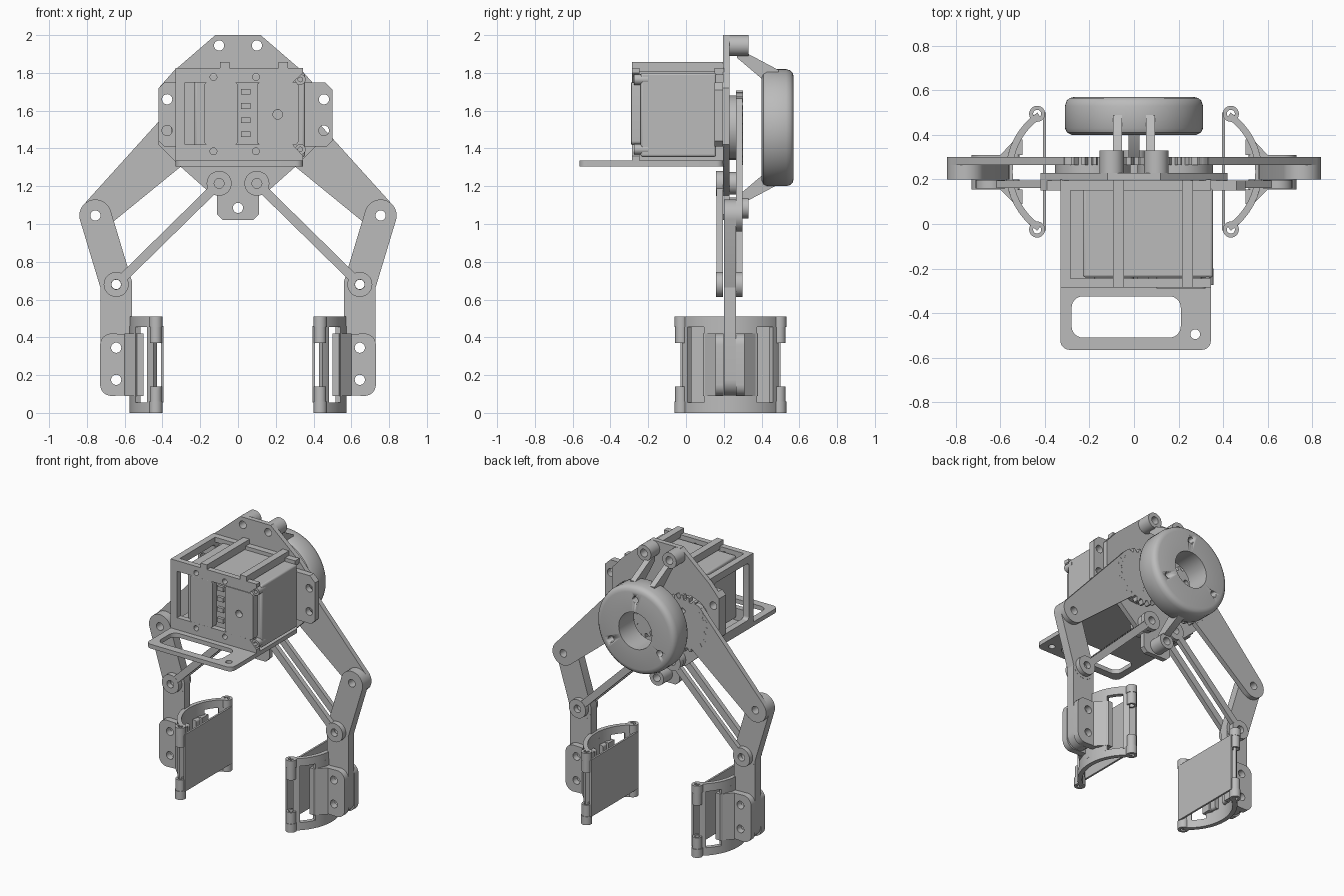
import bpy, bmesh, math
from mathutils import Matrix
from mathutils.geometry import convex_hull_2d

cube = bpy.data.objects.get("Cube")
if cube:
    bpy.data.objects.remove(cube, do_unlink=True)

grey = bpy.data.materials.new("grey_plastic")
grey.use_nodes = True
grey.diffuse_color = (0.5, 0.5, 0.5, 1)
grey.node_tree.nodes["Principled BSDF"].inputs["Base Color"].default_value = (0.5, 0.5, 0.5, 1)

# Local profile plane -> world, extruded along the named axis
AXES = {
    "x": Matrix(((0, 0, 1), (1, 0, 0), (0, 1, 0))),
    "y": Matrix(((1, 0, 0), (0, 0, -1), (0, 1, 0))),
    "z": Matrix.Identity(3),
}


def finish(name, bm):
    bmesh.ops.remove_doubles(bm, verts=bm.verts, dist=1e-5)
    bmesh.ops.recalc_face_normals(bm, faces=bm.faces)
    mesh = bpy.data.meshes.new(name)
    bm.to_mesh(mesh)
    bm.free()
    mesh.materials.append(grey)
    obj = bpy.data.objects.new(name, mesh)
    bpy.context.collection.objects.link(obj)
    bpy.ops.object.select_all(action="DESELECT")
    obj.select_set(True)
    bpy.context.view_layer.objects.active = obj
    bpy.ops.object.shade_smooth_by_angle(angle=math.radians(35))
    return obj


def circle(x, y, r, n=28):
    return [(x + r * math.cos(math.tau * i / n), y + r * math.sin(math.tau * i / n)) for i in range(n)]


def hull(*discs):
    """Convex outline around discs given as (x, y, radius)."""
    pts = [p for d in discs for p in circle(*d)]
    return [pts[i] for i in convex_hull_2d(pts)]


def rounded(x0, x1, y0, y1, r=0.02):
    return hull(*[(x, y, r) for x in (x0 + r, x1 - r) for y in (y0 + r, y1 - r)])


def rect(x0, x1, y0, y1):
    return [(x0, y0), (x1, y0), (x1, y1), (x0, y1)]


def prism(name, axis, lo, hi, outline, *holes):
    """Extrude an outline with holes between lo and hi along an axis."""
    curve = bpy.data.curves.new(name, "CURVE")
    curve.dimensions, curve.fill_mode = "2D", "BOTH"
    curve.extrude = (hi - lo) / 2
    for pts in (outline, *holes):
        sp = curve.splines.new("POLY")
        sp.points.add(len(pts) - 1)
        for p, (a, b) in zip(sp.points, pts):
            p.co = (a, b, 0, 1)
        sp.use_cyclic_u = True
    tmp = bpy.data.objects.new(name + "_profile", curve)
    bpy.context.collection.objects.link(tmp)
    dg = bpy.context.evaluated_depsgraph_get()
    mesh = bpy.data.meshes.new_from_object(tmp.evaluated_get(dg))
    bm = bmesh.new()
    bm.from_mesh(mesh)
    bpy.data.objects.remove(tmp, do_unlink=True)
    bpy.data.meshes.remove(mesh)
    mid = (lo + hi) / 2
    shift = Matrix.Translation([mid if a == axis else 0 for a in "xyz"])
    bm.transform(shift @ AXES[axis].to_4x4())
    return finish(name, bm)


def bevelled(obj, width):
    mod = obj.modifiers.new("soft_edges", "BEVEL")
    mod.width, mod.segments, mod.limit_method = width, 3, "ANGLE"
    mod.angle_limit = math.radians(40)


# Main plate, with mounting holes and bottom tab
half = [(0.12, 2), (0.34, 1.81), (0.42, 1.72), (0.42, 1.42), (0.3, 1.3), (0.165, 1.18),
        (0.11, 1.15), (0.11, 1.05), (0.08, 1.02)]
prism("main_plate", "y", 0.195, 0.23, half + [(-x, z) for x, z in reversed(half)],
      *[circle(x, z, 0.027) for x, z in ((0.1, 1.945), (-0.1, 1.945), (0, 1.085), (-0.375, 1.66), (-0.375, 1.495))])

# Servo body, flange and end caps
bevelled(prism("servo_body", "y", -0.24, 0.16, rect(-0.23, 0.355, 1.355, 1.8)), 0.012)
flange = [(-0.42, 1.44), (-0.39, 1.41), (0.47, 1.41), (0.5, 1.44), (0.5, 1.71), (0.46, 1.75), (-0.39, 1.75), (-0.42, 1.72)]
prism("servo_flange", "y", 0.15, 0.195, flange,
      *[circle(x, z, 0.027) for x in (-0.375, 0.455) for z in (1.66, 1.495)])
bevelled(prism("servo_cap", "y", -0.29, -0.23, rounded(0.1, 0.32, 1.42, 1.75), circle(0.21, 1.58, 0.025)), 0.012)
bevelled(prism("servo_connector_cap", "y", -0.285, -0.23, rounded(-0.18, 0, 1.42, 1.75)), 0.012)
for i in range(4):
    z = 1.46 + 0.075 * i
    prism(f"connector_pin_{i}", "y", -0.26, -0.23, rect(0.015, 0.065, z, z + 0.03))
for z in (1.395, 1.765):
    prism("case_screw", "y", -0.275, -0.2, circle(0.33, z, 0.028), circle(0.33, z, 0.012))

# Cage around the servo
prism("cage_front", "y", -0.285, -0.245,
      [(-0.33, 1.32), (0.345, 1.32), (0.345, 1.36), (0.29, 1.42), (-0.28, 1.42), (-0.28, 1.75),
       (0.29, 1.75), (0.345, 1.8), (0.345, 1.825), (-0.33, 1.825)],
      *[circle(x, z, 0.018) for x in (-0.13, 0.095) for z in (1.385, 1.778)])
prism("cage_side", "x", -0.33, -0.285, rect(-0.285, 0.2, 1.32, 1.825), rounded(-0.235, 0.15, 1.37, 1.775))
prism("cage_back_bar", "y", 0.15, 0.2, rect(-0.33, 0.345, 1.79, 1.825))
for x in (-0.095, 0.215):
    prism("cage_top_rail", "x", x, x + 0.05, rect(-0.285, 0.2, 1.805, 1.858))
prism("base_shelf", "z", 1.305, 1.335, rounded(-0.33, 0.345, -0.565, 0.2, 0.04),
      rounded(-0.28, 0.21, -0.51, -0.325, 0.05), circle(0.275, -0.495, 0.022))

# Camera-style ring housing at the back, turned from a profile
profile = [(0.13, 0.4), (0.28, 0.4), (0.3, 0.41), (0.31, 0.43), (0.31, 0.53),
           (0.303, 0.553), (0.29, 0.565), (0.27, 0.57), (0.13, 0.57)]
bm = bmesh.new()
verts = [bm.verts.new((r, y, 0)) for r, y in profile]
edges = [bm.edges.new((verts[i - 1], verts[i])) for i in range(len(verts))]
bmesh.ops.spin(bm, geom=verts + edges, cent=(0, 0, 0), axis=(0, 1, 0), angle=math.tau, steps=64)
bm.transform(Matrix.Translation((0, 0, 1.51)))
ring = finish("ring_housing", bm)
for a in (90, 210, 330):
    t = math.radians(a)
    cutter = prism("ring_hole_cutter", "y", 0.47, 0.6, circle(0.22 * math.cos(t), 1.51 + 0.22 * math.sin(t), 0.022))
    cutter.hide_render = True
    cutter.hide_set(True)
    mod = ring.modifiers.new("screw_hole", "BOOLEAN")
    mod.object, mod.solver = cutter, "EXACT"
    cutter.display_type = "WIRE"

# Standoffs and struts carrying the ring
for x, z in ((0.1, 1.945), (-0.1, 1.945), (0, 1.085)):
    prism("ring_standoff", "y", 0.225, 0.33, circle(x, z, 0.055), circle(x, z, 0.027))
upper = [(0.27, 1.91), (0.33, 1.9), (0.49, 1.815), (0.49, 1.76), (0.4, 1.77), (0.27, 1.88)]
for x in (-0.095, 0.055):
    prism("ring_upper_strut", "x", x, x + 0.04, upper)
prism("ring_lower_strut", "x", -0.025, 0.025, [(y, 3.025 - z) for y, z in upper])

for side, s in (("left", 1), ("right", -1)):
    def part(name, axis, lo, hi, outline, *holes):
        """Prism mirrored to the current side; outlines start with x."""
        flip = [[(s * a, b) for a, b in pts] for pts in (outline, *holes)]
        return prism(f"{side}_{name}", axis, lo, hi, *flip)

    gear, knee, wrist, top = (0.185, 1.51), (0.755, 1.045), (0.645, 0.68), (0.1, 1.215)

    # Gear, boss and tapered upper arm
    teeth = []
    for i in range(24):
        for k, r in ((0, 0.17), (0.35, 0.17), (0.5, 0.198), (0.8, 0.198)):
            t = math.tau * (i + k + (0.5 if s < 0 else 0)) / 24
            teeth.append((gear[0] + r * math.cos(t), gear[1] + r * math.sin(t)))
    part("gear", "y", 0.264, 0.301, teeth, circle(*gear, 0.03),
         *[circle(gear[0], gear[1] + d, 0.018) for d in (-0.09, 0.09)])
    part("gear_boss", "y", 0.225, 0.265, circle(*gear, 0.17), circle(*gear, 0.03))
    part("upper_arm", "y", 0.265, 0.3, hull((*knee, 0.085), (0.2, 1.465, 0.06), (0.285, 1.625, 0.045)),
         circle(*knee, 0.027))

    # Finger: slanted upper piece and straight lower piece
    part("finger_upper", "y", 0.2, 0.265, hull((*knee, 0.085), (*wrist, 0.085)),
         circle(*knee, 0.027), circle(*wrist, 0.025))
    part("finger_lower", "y", 0.201, 0.264, hull((*wrist, 0.084), (0.645, 0.175, 0.084)),
         *[circle(0.645, z, 0.027) for z in (wrist[1], 0.345, 0.175)])

    # Paired thin links with eyelets
    for lo, hi in ((0.16, 0.197), (0.266, 0.3)):
        dx, dz = wrist[0] - top[0], wrist[1] - top[1]
        f = 0.05 / math.hypot(dx, dz)
        a = (top[0] + dx * f, top[1] + dz * f)
        b = (wrist[0] - dx * f, wrist[1] - dz * f)
        part("link_bar", "y", lo + 0.002, hi - 0.002, hull((*a, 0.024), (*b, 0.024)))
        for p in (top, wrist):
            part("link_eyelet", "y", lo, hi, circle(*p, 0.066), circle(*p, 0.026))
    part("link_spacer", "y", 0.19, 0.27, circle(*top, 0.06), circle(*top, 0.026))

    # Curved pad bracket: rails plus posts leaving two tall windows
    def arc(name, a0, a1, z0, z1):
        ang = [math.radians(a0 + (a1 - a0) * i / 16) for i in range(17)]
        pts = [(0.255 + r * math.cos(t), 0.235 + r * math.sin(t))
               for r, seq in ((0.32, ang), (0.29, ang[::-1])) for t in seq]
        part(name, "z", z0, z1, pts)
    arc("bracket_bottom_rail", -56, 56, 0, 0.055)
    arc("bracket_top_rail", -56, 56, 0.455, 0.51)
    for a0, a1 in ((-53, -45), (-26, 26), (45, 53)):
        arc("bracket_post", a0, a1, 0.05, 0.46)

    # Clamp ears either side of the finger
    for lo, hi in ((0.155, 0.199), (0.266, 0.31)):
        part("clamp_ear", "y", lo, hi, hull((0.53, 0.11, 0.015), (0.53, 0.4, 0.015), (0.67, 0.15, 0.06), (0.67, 0.36, 0.06)),
             *[circle(0.645, z, 0.027) for z in (0.345, 0.175)])
    for y, out in ((0.155, 0.09), (0.31, 0.38)):
        part("clamp_gusset", "z", 0.09, 0.42, [(0.6, y), (0.535, out), (0.5, out), (0.5, y)])

    # Knuckles and flat gripping pad
    for y in (-0.025, 0.495):
        for z0, z1 in ((0, 0.06), (0.06, 0.14), (0.37, 0.455), (0.455, 0.51)):
            r = 0.036 if z0 in (0, 0.455) else 0.032
            part("knuckle", "z", z0, z1, circle(0.435, y, r), circle(0.435, y, 0.018))
    part("grip_pad", "z", 0.055, 0.46, rect(0.395, 0.408, -0.03, 0.5))
